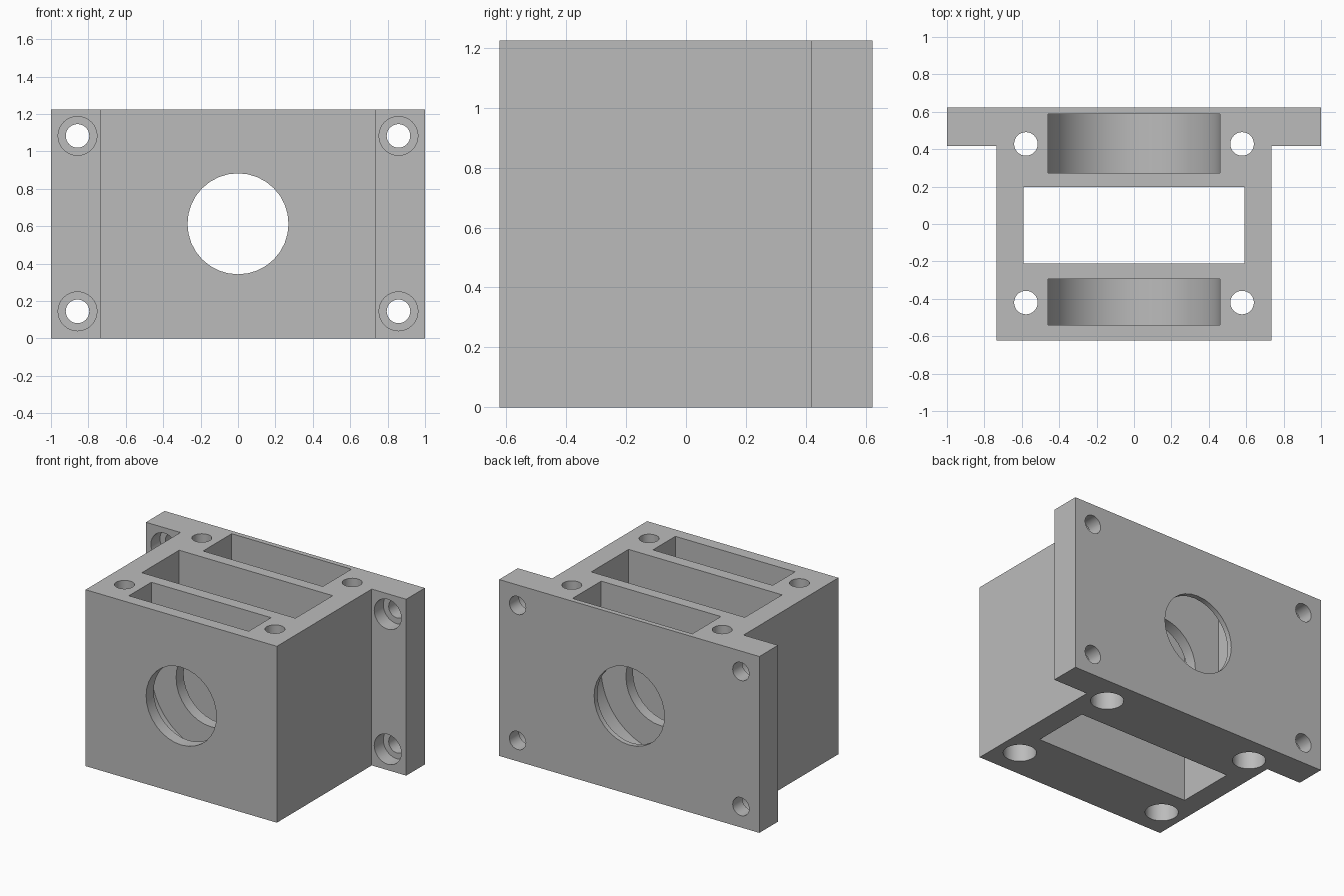
import bpy
from math import pi, sin, cos

default = bpy.data.objects.get("Cube")
if default:
    bpy.data.objects.remove(default, do_unlink=True)

HEIGHT = 1.225
HALF_DEPTH = 0.623
FLANGE_Y = 0.418
BODY_X = 0.735
BORE_Z = 0.613

grey = bpy.data.materials.new("plain_grey")
grey.use_nodes = True
grey.diffuse_color = (0.5, 0.5, 0.5, 1)
grey.node_tree.nodes["Principled BSDF"].inputs["Base Color"].default_value = grey.diffuse_color


def prism(name, profile, axis, start, end):
    """Extrude a 2D profile along z (profile in xy) or y (profile in xz)."""
    def place(p, t):
        return (p[0], p[1], t) if axis == "z" else (p[0], t, p[1])
    n = len(profile)
    verts = [place(p, t) for t in (start, end) for p in profile]
    faces = [list(range(n))[::-1], list(range(n, 2 * n))]
    faces += [[i, (i + 1) % n, (i + 1) % n + n, i + n] for i in range(n)]
    if axis == "y":
        faces = [f[::-1] for f in faces]
    mesh = bpy.data.meshes.new(name)
    mesh.from_pydata(verts, [], faces)
    mesh.materials.append(grey)
    obj = bpy.data.objects.new(name, mesh)
    bpy.context.collection.objects.link(obj)
    return obj


def arc(cx, cy, r, n, start=0.0, sweep=2 * pi, closed=True):
    steps = n if closed else n + 1
    return [(cx + r * cos(start + sweep * i / n), cy + r * sin(start + sweep * i / n))
            for i in range(steps)]


# Block with a wide mounting flange at the back
half = [(BODY_X, -HALF_DEPTH), (BODY_X, FLANGE_Y), (1, FLANGE_Y), (1, HALF_DEPTH)]
outline = half + [(-x, y) for x, y in reversed(half)]
housing = prism("bearing_housing", outline, "z", 0, HEIGHT)

cutters = []

# Rectangular opening through the middle
cutters.append(prism("opening_cutter",
                     [(-0.59, -0.212), (0.59, -0.212), (0.59, 0.197), (-0.59, 0.197)],
                     "z", -0.1, HEIGHT + 0.1))

# Round-bottomed bearing pockets, open at the top
pocket = arc(0, BORE_Z, 0.46, 40, pi, pi, closed=False)
pocket += [(0.46, HEIGHT + 0.1), (-0.46, HEIGHT + 0.1)]
for y0, y1 in ((-0.54, -0.294), (0.274, 0.588)):
    cutters.append(prism("pocket_cutter", pocket, "y", y0, y1))

# Shaft bore from front to back
cutters.append(prism("bore_cutter", arc(0, BORE_Z, 0.27, 32), "y", -0.8, 0.8))

for side in (-1, 1):
    # Vertical bolt holes, counterbored from below
    for y in (-0.42, 0.428):
        x = side * 0.578
        cutters.append(prism("bolt_cutter", arc(x, y, 0.063, 32), "z", -0.1, HEIGHT + 0.1))
        cutters.append(prism("bolt_head_cutter", arc(x, y, 0.104, 32), "z", -0.1, 0.2))
    # Flange holes, counterbored from the front
    for z in (0.145, 1.083):
        x = side * 0.858
        cutters.append(prism("flange_cutter", arc(x, z, 0.063, 32), "y", 0.3, 0.8))
        cutters.append(prism("flange_head_cutter", arc(x, z, 0.104, 32), "y", 0.3, 0.518))

# Cut everything out of the block
bpy.ops.object.select_all(action="DESELECT")
housing.select_set(True)
bpy.context.view_layer.objects.active = housing
for cutter in cutters:
    mod = housing.modifiers.new("cut", "BOOLEAN")
    mod.operation = "DIFFERENCE"
    mod.solver = "EXACT"
    mod.object = cutter
    bpy.ops.object.modifier_apply(modifier=mod.name)
    bpy.data.objects.remove(cutter, do_unlink=True)

bpy.ops.object.shade_smooth_by_angle(angle=pi / 6)
